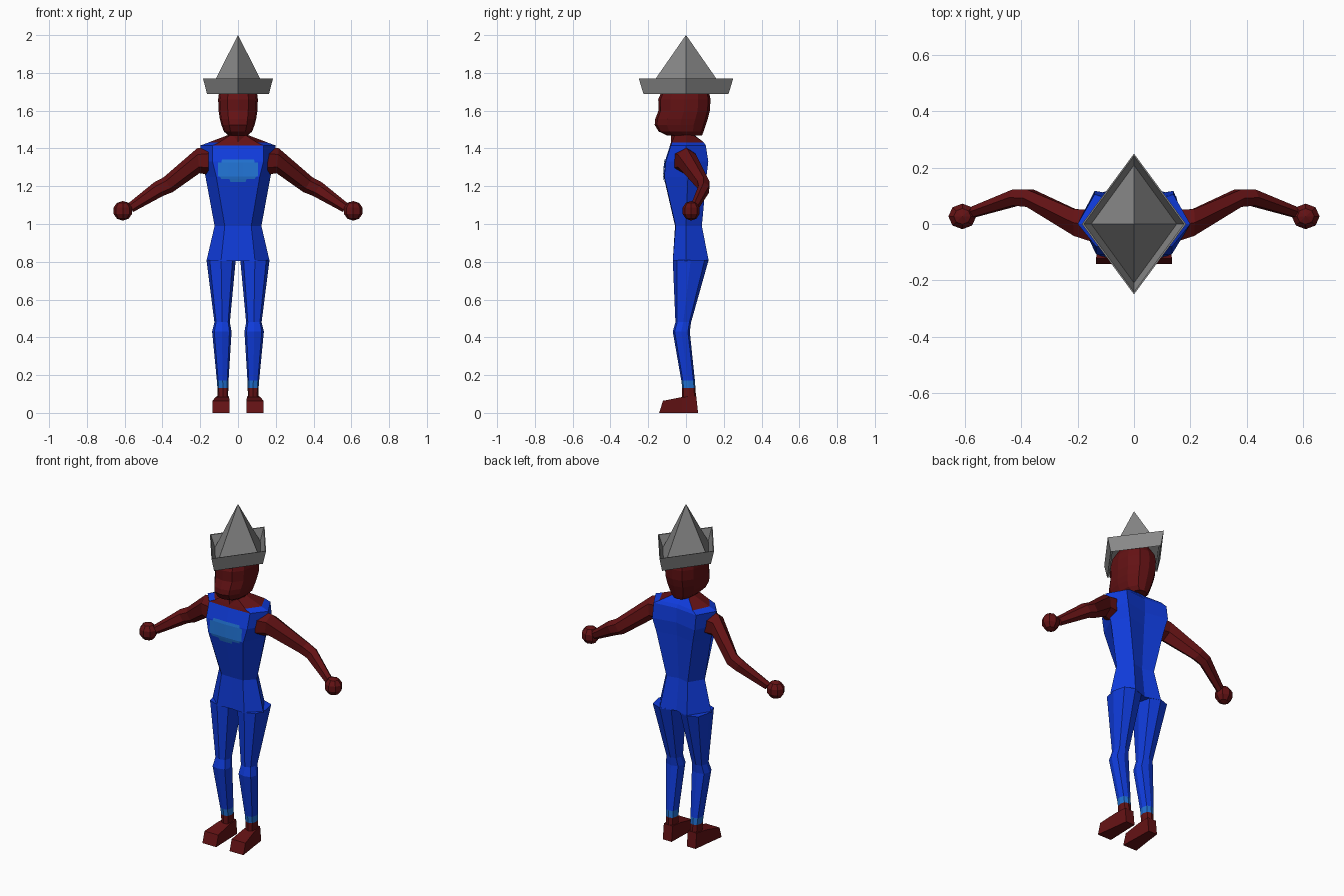
import bpy, bmesh, math
from mathutils import Vector
from mathutils.bvhtree import BVHTree

if "Cube" in bpy.data.objects:
    bpy.data.objects.remove(bpy.data.objects["Cube"])


def mat(name, col):
    m = bpy.data.materials.new(name)
    m.diffuse_color = (*col, 1)
    m.use_nodes = True
    m.node_tree.nodes["Principled BSDF"].inputs["Base Color"].default_value = m.diffuse_color
    return m


SKIN = mat("dark red skin", (0.125, 0.006, 0.007))
BLUE = mat("blue cloth", (0.005, 0.045, 0.72))
LIGHT = mat("light blue patch", (0.015, 0.17, 0.65))
GREY = mat("grey paper", (0.25, 0.25, 0.25))


def finish(name, bm, mats, rule=None, normals=True):
    if normals:
        bmesh.ops.recalc_face_normals(bm, faces=bm.faces)
    if rule:
        for f in bm.faces:
            f.material_index = rule(f.calc_center_median())
    me = bpy.data.meshes.new(name)
    bm.to_mesh(me)
    bm.free()
    for m in mats:
        me.materials.append(m)
    ob = bpy.data.objects.new(name, me)
    bpy.context.collection.objects.link(ob)
    return ob


def loft(rings, caps=True):
    """Skin a list of equal-length point rings."""
    bm = bmesh.new()
    vs = [[bm.verts.new(p) for p in r] for r in rings]
    n = len(vs[0])
    for a, b in zip(vs, vs[1:]):
        for i in range(n):
            j = (i + 1) % n
            bm.faces.new((a[i], a[j], b[j], b[i]))
    if caps:
        bm.faces.new(vs[0])
        bm.faces.new(vs[-1])
    return bm


def oval(z, x0, x1, y0, y1, n=8, corner=1.0):
    """Horizontal ring filling a box; corner > 1 pushes the diagonals out."""
    pts = []
    for i in range(n):
        a = 2 * math.pi * i / n
        k = 1 + (corner - 1) * abs(math.sin(2 * a))
        pts.append(((x0 + x1) / 2 + (x1 - x0) / 2 * k * math.cos(a),
                    (y0 + y1) / 2 + (y1 - y0) / 2 * k * math.sin(a), z))
    return pts


# Torso: front centre y, front corner, side, back corner, back centre y
def torso_ring(z, fc, fx, fy, sx, sy, bx, by, bc):
    return [(0, fc, z), (fx, fy, z), (sx, sy, z), (bx, by, z),
            (0, bc, z), (-bx, by, z), (-sx, sy, z), (-fx, fy, z)]


bm = loft([torso_ring(*r) for r in (
    (0.805, -0.062, 0.09, -0.07, 0.167, 0.0, 0.09, 0.12, 0.09),
    (0.99, -0.058, 0.07, -0.055, 0.124, 0.0, 0.07, 0.084, 0.068),
    (1.25, -0.118, 0.115, -0.115, 0.172, 0.01, 0.12, 0.108, 0.085),
    (1.33, -0.112, 0.135, -0.107, 0.186, 0.0, 0.14, 0.118, 0.092),
    (1.415, -0.085, 0.135, -0.08, 0.2, 0.0, 0.14, 0.105, 0.09),
    (1.432, -0.08, 0.10, -0.075, 0.155, 0.0, 0.11, 0.095, 0.075),
    (1.47, -0.07, 0.04, -0.06, 0.055, 0.0, 0.045, 0.04, 0.045))])
bmesh.ops.recalc_face_normals(bm, faces=bm.faces)
tree = BVHTree.FromBMesh(bm)
finish("overalls_torso", bm, [BLUE, SKIN],
       lambda c: 1 if c.z > 1.418 and c.y < 0.05 and abs(c.x) < 0.14 else 0)

# Chest pocket: thin patch projected on the chest
bm = bmesh.new()
rows = [(1.222, 0.04), (1.238, 0.045), (1.239, 0.09), (1.252, 0.095),
        (1.253, 0.105), (1.325, 0.105), (1.326, 0.088), (1.342, 0.085)]
grid = []
for z, w in rows:
    row = []
    for i in range(9):
        x = w * (i / 4 - 1)
        hit = tree.ray_cast(Vector((x, -1, z)), Vector((0, 1, 0)))[0]
        row.append(bm.verts.new((x, hit.y - 0.004, z)))
    grid.append(row)
for a, b in zip(grid, grid[1:]):
    for i in range(8):
        bm.faces.new((a[i], a[i + 1], b[i + 1], b[i]))
finish("chest_pocket", bm, [LIGHT], normals=False)

# Neck and head
finish("neck", loft([oval(1.42, -0.06, 0.06, -0.08, 0.05),
                     oval(1.50, -0.05, 0.05, -0.08, 0.05)]), [SKIN])
finish("head", loft([oval(z, -w, w, y0, y1, 12, 1.06) for z, w, y0, y1 in (
    (1.468, 0.05, -0.10, 0.085), (1.49, 0.075, -0.145, 0.093),
    (1.525, 0.088, -0.166, 0.105), (1.555, 0.096, -0.163, 0.115),
    (1.60, 0.103, -0.146, 0.126), (1.66, 0.105, -0.147, 0.13),
    (1.70, 0.10, -0.13, 0.122), (1.78, 0.055, -0.07, 0.07))]), [SKIN])


# Paper hat: folded brim running into a four-sided peak
def diamond(z, x, y):
    return [(x, 0, z), (0, y, z), (-x, 0, z), (0, -y, z)]


finish("paper_hat", loft([diamond(1.70, 0.150, 0.206), diamond(1.688, 0.164, 0.225),
                          diamond(1.77, 0.185, 0.25), diamond(1.769, 0.178, 0.242),
                          diamond(1.70, 0.152, 0.209), diamond(2.0, 0.0005, 0.0005)],
                         caps=False), [GREY], normals=True)

for s, side in ((1, "left"), (-1, "right")):
    # Leg with cuff and bare ankle
    finish(side + "_leg", loft([[(s * x, y, z) for x, y, z in oval(*r, 8, 1.1)] for r in (
        (0.81, 0.012, 0.167, -0.07, 0.12), (0.48, 0.043, 0.125, -0.056, 0.027),
        (0.43, 0.034, 0.137, -0.07, 0.02), (0.172, 0.05, 0.112, -0.025, 0.047),
        (0.132, 0.051, 0.109, -0.02, 0.05), (0.05, 0.054, 0.106, -0.02, 0.055))]),
        [BLUE, LIGHT, SKIN],
        lambda c: 2 if c.z < 0.13 else 1 if c.z < 0.17 else 0)

    # Foot: box sections from toe to heel
    finish(side + "_foot", loft([[(s * x0, ya, 0), (s * x1, ya, 0), (s * x1, yb, h), (s * x0, yb, h)]
                                 for ya, yb, x0, x1, h in (
        (-0.142, -0.122, 0.044, 0.135, 0.064), (-0.02, -0.02, 0.048, 0.118, 0.084),
        (0.064, 0.054, 0.05, 0.108, 0.09))]), [SKIN])

    # Arm: six-sided sections from shoulder to wrist
    rings = []
    for x, y, z, depth, height, lean in (
            (0.155, -0.005, 1.335, 0.065, 0.075, 0.0), (0.21, 0.005, 1.335, 0.055, 0.066, 0.1),
            (0.37, 0.092, 1.208, 0.036, 0.046, 0.55), (0.42, 0.094, 1.185, 0.033, 0.043, 0.6),
            (0.57, 0.043, 1.085, 0.022, 0.026, 0.6)):
        ring = []
        for i in range(6):
            a = math.pi * (i / 3 + 1 / 6)
            u, v = depth * math.cos(a), height * math.sin(a)
            ring.append((s * (x + v * math.sin(lean)), y + u, z + v * math.cos(lean)))
        rings.append(ring)
    finish(side + "_arm", loft(rings), [SKIN])

    # Fist: low-poly ball
    bm = bmesh.new()
    bmesh.ops.create_uvsphere(bm, u_segments=8, v_segments=5, radius=0.052)
    bmesh.ops.scale(bm, vec=(1, 0.92, 1), verts=bm.verts)
    bmesh.ops.translate(bm, vec=(s * 0.61, 0.027, 1.07), verts=bm.verts)
    finish(side + "_fist", bm, [SKIN])
